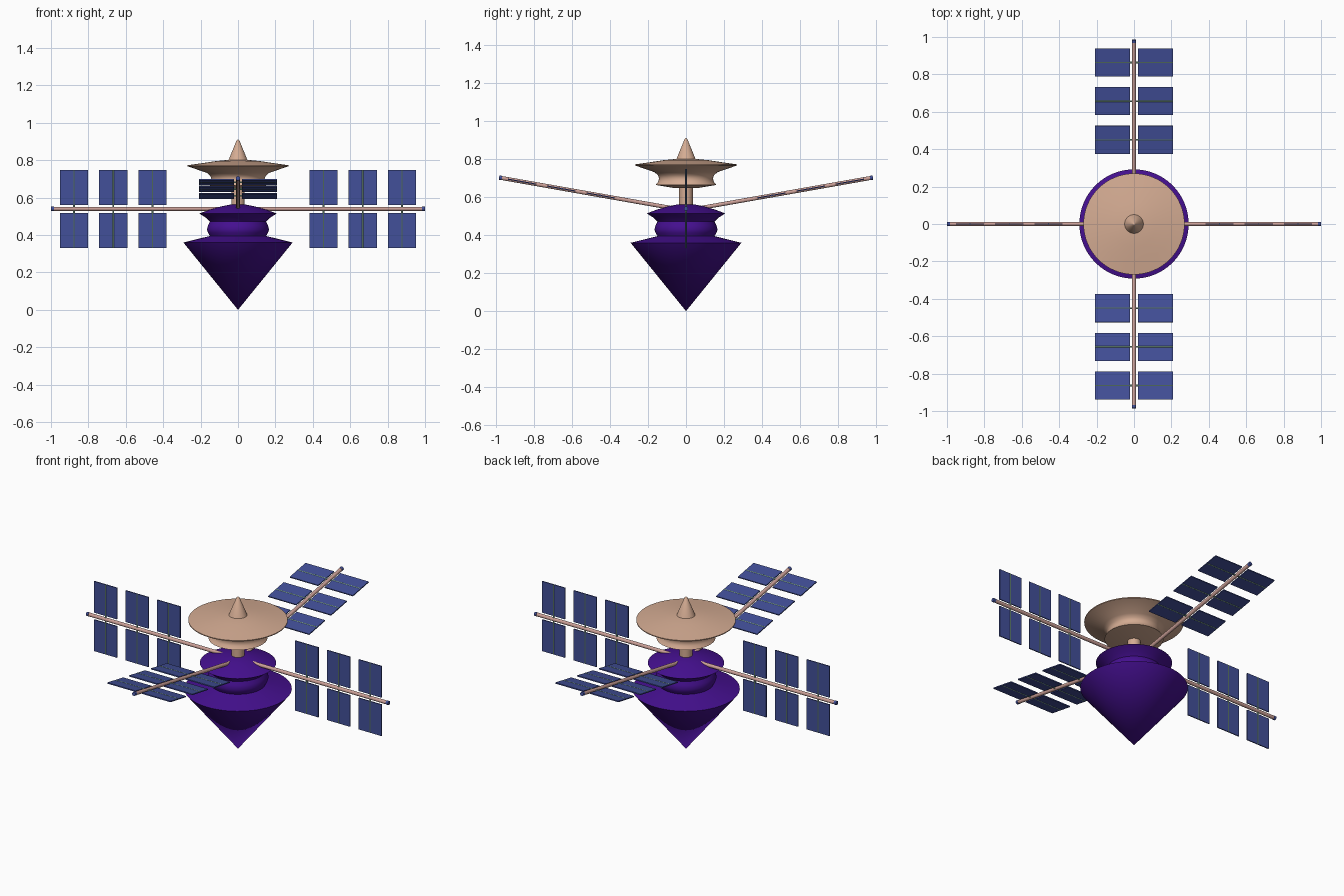
import bpy, bmesh, math
from mathutils import Matrix, Vector

cube = bpy.data.objects.get("Cube")
if cube:
    bpy.data.objects.remove(cube, do_unlink=True)


def material(name, rgb):
    m = bpy.data.materials.new(name)
    m.use_nodes = True
    m.diffuse_color = (*rgb, 1)
    m.node_tree.nodes["Principled BSDF"].inputs["Base Color"].default_value = (*rgb, 1)
    return m


purple = material("deep purple", (0.06, 0.005, 0.28))
tan = material("tan", (0.66, 0.41, 0.29))
blue = material("panel blue", (0.055, 0.08, 0.32))
pink = material("dusty pink", (0.60, 0.35, 0.31))
green = material("pale green", (0.28, 0.50, 0.36))


def finish(name, bm, mat, smooth=True):
    bmesh.ops.recalc_face_normals(bm, faces=bm.faces)
    mesh = bpy.data.meshes.new(name)
    bm.to_mesh(mesh)
    bm.free()
    obj = bpy.data.objects.new(name, mesh)
    bpy.context.collection.objects.link(obj)
    mesh.materials.append(mat)
    if smooth:
        bpy.ops.object.select_all(action="DESELECT")
        obj.select_set(True)
        bpy.context.view_layer.objects.active = obj
        bpy.ops.object.shade_smooth_by_angle(angle=math.radians(35))
    return obj


def lathe(name, profile, mat):
    """Spin an (r, z) profile round the z axis."""
    bm = bmesh.new()
    verts = [bm.verts.new((r, 0, z)) for r, z in profile]
    edges = [bm.edges.new(pair) for pair in zip(verts, verts[1:])]
    bmesh.ops.spin(bm, geom=verts + edges, cent=(0, 0, 0), axis=(0, 0, 1),
                   angle=math.tau, steps=64, use_merge=True)
    bmesh.ops.remove_doubles(bm, verts=bm.verts, dist=1e-5)
    return finish(name, bm, mat)


def rod(name, start, end, radius, mat, frame):
    start, end = Vector(start), Vector(end)
    bm = bmesh.new()
    turn = (end - start).to_track_quat("Z", "Y").to_matrix().to_4x4()
    bmesh.ops.create_cone(bm, cap_ends=True, segments=16, radius1=radius, radius2=radius,
                          depth=(end - start).length,
                          matrix=Matrix.Translation((start + end) / 2) @ turn)
    obj = finish(name, bm, mat)
    obj.matrix_world = frame
    return obj


def box(name, centre, size, mat, frame):
    bm = bmesh.new()
    bmesh.ops.create_cube(bm, size=1, matrix=Matrix.Translation(centre) @ Matrix.Diagonal((*size, 1)))
    obj = finish(name, bm, mat, False)
    obj.matrix_world = frame


# Central body, neck and antenna dish
lathe("body", [(0, 0), (0.292, 0.36), (0.15, 0.395), (0.16, 0.412), (0.166, 0.43),
               (0.16, 0.452), (0.15, 0.472), (0.168, 0.49), (0.207, 0.515),
               (0.15, 0.536), (0.09, 0.553), (0.045, 0.562), (0, 0.563)], purple)
lathe("neck", [(0, 0.54), (0.036, 0.54), (0.036, 0.67), (0, 0.67)], tan)
lathe("antenna_dish", [(0, 0.65), (0.07, 0.65), (0.16, 0.665), (0.146, 0.682), (0.142, 0.70),
                       (0.148, 0.716), (0.166, 0.732), (0.27, 0.768), (0.27, 0.773),
                       (0.20, 0.783), (0.12, 0.795), (0.05, 0.802), (0, 0.804)], tan)
lathe("antenna_spike", [(0, 0.79), (0.052, 0.797), (0.008, 0.905), (0, 0.912)], tan)

# Four panel arms: local +x runs along the boom, panels lie in local xy
upright = Matrix.Rotation(math.pi / 2, 4, "X")
tilt = Matrix.Rotation(math.radians(-10), 4, "Y")
arms = {"left": (0, 0.54, upright), "right": (180, 0.54, upright),
        "back": (90, 0.53, tilt), "front": (270, 0.53, tilt)}

for side, (angle, height, pose) in arms.items():
    frame = Matrix.Translation((0, 0, height)) @ Matrix.Rotation(math.radians(angle), 4, "Z") @ pose
    rod(side + "_boom", (0, 0, 0), (0.99, 0, 0), 0.0105, pink, frame)
    rod(side + "_boom_tip", (0.985, 0, 0), (1, 0, 0), 0.0115, blue, frame)
    for i in range(3):
        x = 0.457 + 0.21 * i
        rod(f"{side}_panel_rod_{i + 1}", (x, -0.208, 0), (x, 0.208, 0), 0.0045, green, frame)
        for label, sign in (("a", -1), ("b", 1)):
            box(f"{side}_panel_{i + 1}{label}", (x, sign * 0.115, 0), (0.152, 0.188, 0.006), blue, frame)
